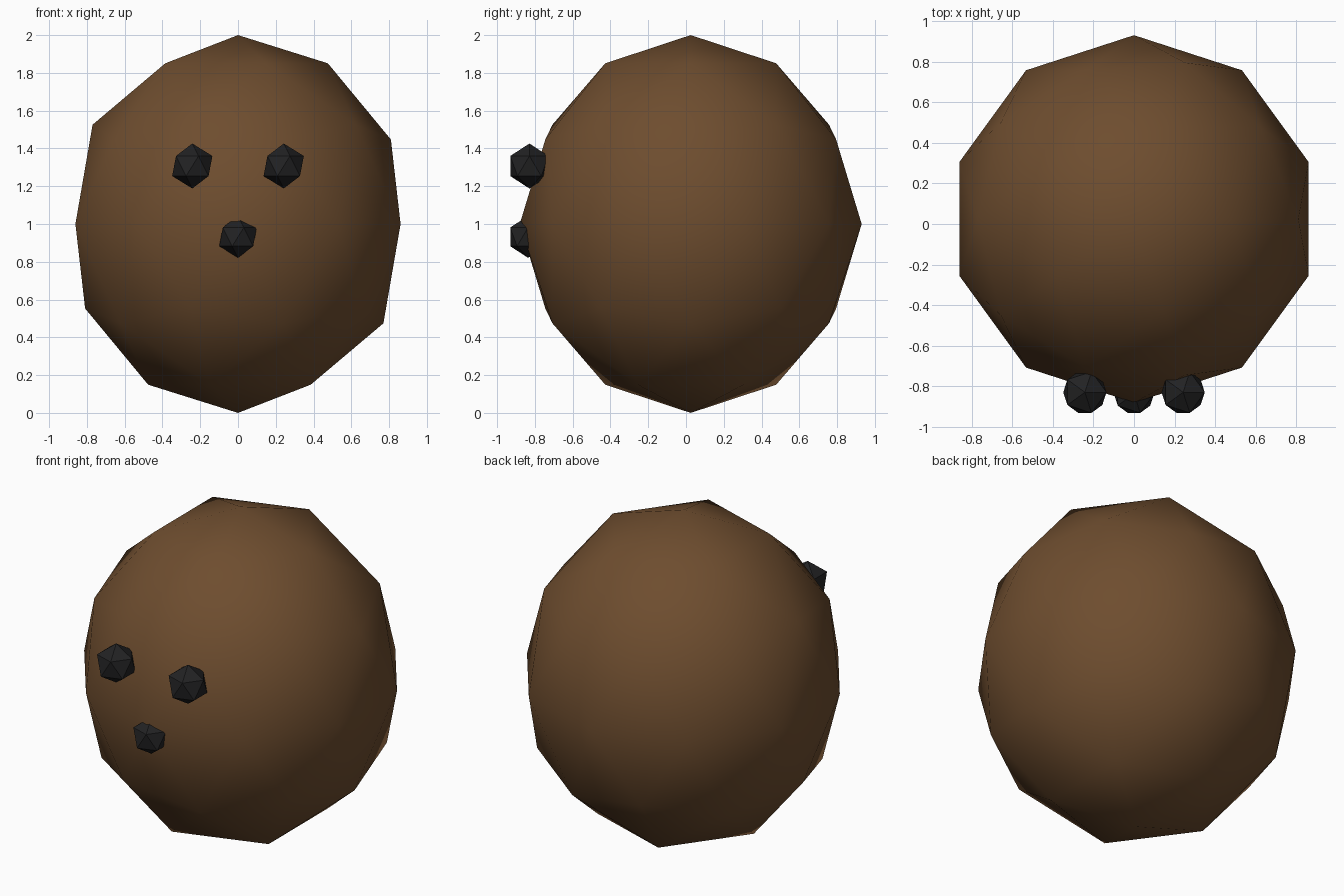
import bpy

cube = bpy.data.objects.get("Cube")
if cube:
    bpy.data.objects.remove(cube, do_unlink=True)


def material(name, rgb):
    mat = bpy.data.materials.new(name)
    mat.use_nodes = True
    mat.diffuse_color = (*rgb, 1)
    mat.node_tree.nodes["Principled BSDF"].inputs["Base Color"].default_value = (*rgb, 1)
    return mat


def ball(name, center, scale, detail, mat, smooth=False):
    bpy.ops.mesh.primitive_ico_sphere_add(subdivisions=detail, radius=1, location=center)
    obj = bpy.context.object
    obj.name = name
    obj.scale = scale
    bpy.ops.object.transform_apply(location=False, rotation=False, scale=True)
    if smooth:
        bpy.ops.object.shade_smooth()
    else:
        bpy.ops.object.shade_flat()
    obj.data.materials.append(mat)
    return obj


brown = material("brown shell", (0.155, 0.074, 0.028))
black = material("dark pits", (0.016, 0.016, 0.017))

# Tall, smooth-shaded low-poly body
ball("body", (0, 0.025, 1), (0.905, 0.905, 1), 2, brown, smooth=True)

# Two faceted eyes sunk into the front
for side, x in (("left", 0.242), ("right", -0.242)):
    ball(side + "_eye", (x, -0.829, 1.307), (0.119,) * 3, 1, black)

# Smaller mouth bead below them
ball("mouth", (0, -0.836, 0.932), (0.111,) * 3, 1, black)
